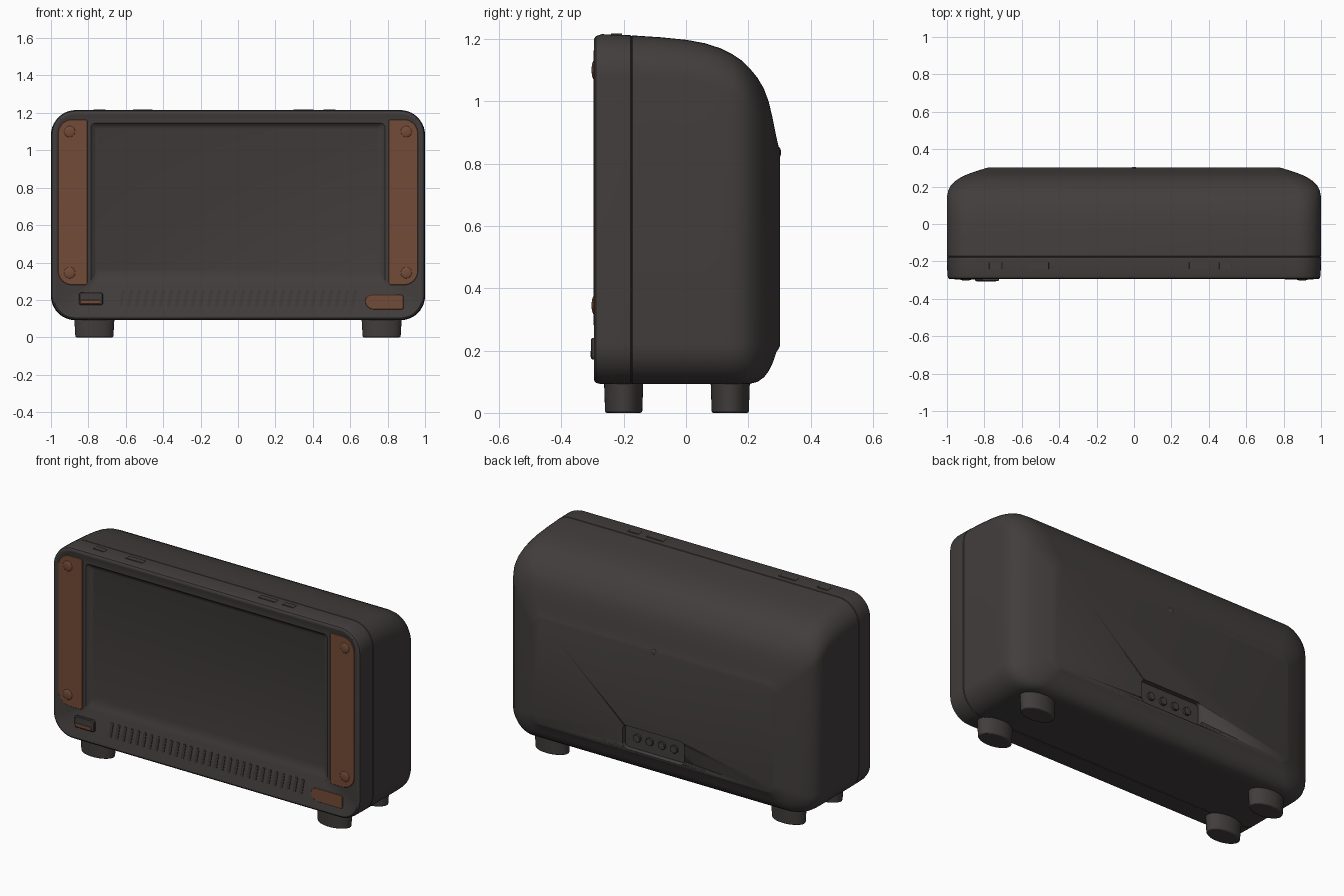
import bpy, bmesh, math

cube = bpy.data.objects.get("Cube")
if cube:
    bpy.data.objects.remove(cube, do_unlink=True)


def material(name, rgb):
    m = bpy.data.materials.new(name)
    m.use_nodes = True
    m.diffuse_color = (*rgb, 1)
    node = next(n for n in m.node_tree.nodes if n.type == "BSDF_PRINCIPLED")
    node.inputs["Base Color"].default_value = (*rgb, 1)
    node.inputs["Roughness"].default_value = 0.7
    return m


CHARCOAL = material("charcoal plastic", (0.054, 0.047, 0.046))
COPPER = material("copper brown", (0.17, 0.071, 0.039))


def rounded_rect(x0, x1, z0, z1, radii, steps=10):
    """Outline with radii ordered right-top, left-top, left-bottom, right-bottom."""
    if not isinstance(radii, tuple):
        radii = (radii,) * 4
    corners = [(x1, z1, -1, -1), (x0, z1, 1, -1), (x0, z0, 1, 1), (x1, z0, -1, 1)]
    points = []
    for i, ((x, z, sx, sz), r) in enumerate(zip(corners, radii)):
        for k in range(steps + 1):
            a = math.pi / 2 * (i + k / steps)
            points.append((x + sx * r + r * math.cos(a), z + sz * r + r * math.sin(a)))
    return points


def loft(name, sections, mat, angle=35):
    """Skin a stack of (y, outline) sections and cap both ends."""
    bm = bmesh.new()
    rings = [[bm.verts.new((x, y, z)) for x, z in outline] for y, outline in sections]
    n = len(rings[0])
    for a, b in zip(rings, rings[1:]):
        for i in range(n):
            j = (i + 1) % n
            bm.faces.new((a[i], a[j], b[j], b[i]))
    bm.faces.new(rings[0])
    bm.faces.new(rings[-1])
    bmesh.ops.recalc_face_normals(bm, faces=bm.faces)
    mesh = bpy.data.meshes.new(name)
    bm.to_mesh(mesh)
    bm.free()
    obj = bpy.data.objects.new(name, mesh)
    bpy.context.collection.objects.link(obj)
    mesh.materials.append(mat)
    activate(obj)
    bpy.ops.object.shade_smooth_by_angle(angle=math.radians(angle))
    return obj


def activate(obj):
    bpy.ops.object.select_all(action="DESELECT")
    obj.select_set(True)
    bpy.context.view_layer.objects.active = obj


def plate(name, x0, x1, z0, z1, radii, y_back, y_front, mat, edge=0.002):
    outer = rounded_rect(x0, x1, z0, z1, radii)
    cx, cz = (x0 + x1) / 2, (z0 + z1) / 2
    kx, kz = 1 - 2 * edge / (x1 - x0), 1 - 2 * edge / (z1 - z0)
    inner = [(cx + (x - cx) * kx, cz + (z - cz) * kz) for x, z in outer]
    lip = y_front + math.copysign(edge, y_back - y_front)
    return loft(name, [(y_back, outer), (lip, outer), (y_front, inner)], mat)


def dome(name, x, y, z, r, depth, mat):
    bpy.ops.mesh.primitive_uv_sphere_add(segments=20, ring_count=10, location=(x, y, z))
    obj = bpy.context.object
    obj.name = name
    obj.scale = (r, depth, r)
    obj.data.materials.append(mat)
    bpy.ops.object.shade_smooth()


# Body: y, half width, bottom, top, corner radius, from the screen out to the back
body_profile = [
    (-0.270, 0.755, 0.350, 1.115, 0.015),
    (-0.278, 0.770, 0.310, 1.135, 0.018),
    (-0.291, 0.785, 0.285, 1.145, 0.020),
    (-0.291, 0.965, 0.125, 1.180, 0.090),
    (-0.295, 0.972, 0.115, 1.190, 0.100),
    (-0.295, 0.985, 0.104, 1.200, 0.115),
    (-0.289, 0.994, 0.096, 1.209, 0.125),
    (-0.270, 0.998, 0.092, 1.215, 0.130),
    (-0.178, 1.000, 0.092, 1.212, 0.130),
    (-0.175, 0.996, 0.096, 1.208, 0.128),
    (-0.172, 1.000, 0.092, 1.211, 0.130),
    (-0.080, 1.000, 0.092, 1.205, 0.130),
    (0.000, 1.000, 0.092, 1.197, 0.130),
    (0.060, 1.000, 0.092, 1.186, 0.130),
    (0.110, 1.000, 0.092, 1.170, 0.130),
    (0.150, 0.999, 0.092, 1.150, 0.130),
    (0.180, 0.993, 0.092, 1.130, 0.130),
    (0.205, 0.980, 0.093, 1.105, 0.130),
    (0.230, 0.955, 0.100, 1.074, 0.125),
    (0.250, 0.925, 0.114, 1.040, 0.120),
    (0.265, 0.893, 0.134, 1.000, 0.110),
    (0.278, 0.858, 0.160, 0.945, 0.090),
    (0.290, 0.820, 0.195, 0.885, 0.070),
    (0.298, 0.793, 0.207, 0.850, 0.060),
    (0.302, 0.780, 0.215, 0.838, 0.055),
]
body = loft("body_shell", [(y, rounded_rect(-w, w, b, t, r))
                           for y, w, b, t, r in body_profile], CHARCOAL)

# Recessed connector bay on the back
cutter = loft("bay_cutter", [(y, rounded_rect(-0.2, 0.2, 0.225, 0.36, 0.025))
                             for y in (0.275, 0.35)], CHARCOAL)
cutter.hide_render = True
bay = body.modifiers.new("connector bay", "BOOLEAN")
bay.operation = "DIFFERENCE"
bay.solver = "EXACT"
bay.object = cutter
activate(body)
bpy.ops.object.modifier_apply(modifier=bay.name)
bpy.data.objects.remove(cutter, do_unlink=True)
for i in range(4):
    x = -0.12 + 0.08 * i
    plate(f"connector_{i + 1}", x - 0.022, x + 0.022, 0.27, 0.314, 0.02,
          0.27, 0.288, CHARCOAL)
dome("back_screw", 0, 0.297, 0.835, 0.018, 0.008, CHARCOAL)

# Side trim strips with screw heads
for side, label in ((-1, "right"), (1, "left")):
    x0, x1 = sorted((side * 0.805, side * 0.962))
    o, i = 0.075, 0.012
    radii = (o, i, i, o) if side > 0 else (i, o, o, i)
    plate(f"{label}_trim_strip", x0, x1, 0.28, 1.165, radii, -0.285, -0.296, COPPER)
    for z, level in ((1.1, "upper"), (0.345, "lower")):
        dome(f"{label}_{level}_screw", side * 0.9, -0.295, z, 0.03, 0.008, COPPER)

# Ventilation ribs under the screen, leaning slightly
for k in range(30):
    x = -0.62 + k * 1.24 / 29
    outline = [(px + (pz - 0.21) * 0.18, pz)
               for px, pz in rounded_rect(x - 0.009, x + 0.009, 0.165, 0.255, 0.006, 3)]
    loft(f"vent_rib_{k + 1}", [(-0.28, outline), (-0.2945, outline)], CHARCOAL)

# Power switch and badge
plate("switch_housing", -0.85, -0.722, 0.172, 0.24, 0.012, -0.28, -0.305, CHARCOAL, 0.004)
plate("switch_indicator", -0.845, -0.737, 0.178, 0.2, 0.005, -0.3, -0.3065, COPPER)
plate("front_badge", 0.68, 0.885, 0.15, 0.228, (0.015, 0.035, 0.045, 0.01),
      -0.285, -0.295, COPPER)

# Low buttons along the top edge
for k, (x, half) in enumerate(((-0.74, 0.035), (-0.51, 0.055), (0.35, 0.055), (0.49, 0.035))):
    plate(f"top_button_{k + 1}", x - half, x + half, 1.205, 1.2175, 0.005,
          -0.24, -0.205, CHARCOAL)

# Oval tapered feet
for x, side in ((-0.768, "right"), (0.768, "left")):
    for y, end in ((-0.2, "front"), (0.142, "back")):
        bpy.ops.mesh.primitive_cone_add(vertices=40, radius1=0.93, radius2=1, depth=0.13,
                                        location=(x, y, 0.065))
        foot = bpy.context.object
        foot.name = f"{side}_{end}_foot"
        foot.scale = (0.109, 0.064, 1)
        foot.data.materials.append(CHARCOAL)
        bpy.ops.object.transform_apply(location=False, rotation=False, scale=True)
        bevel = foot.modifiers.new("soft edge", "BEVEL")
        bevel.width = 0.006
        bevel.segments = 2
        bpy.ops.object.shade_smooth_by_angle(angle=math.radians(35))
